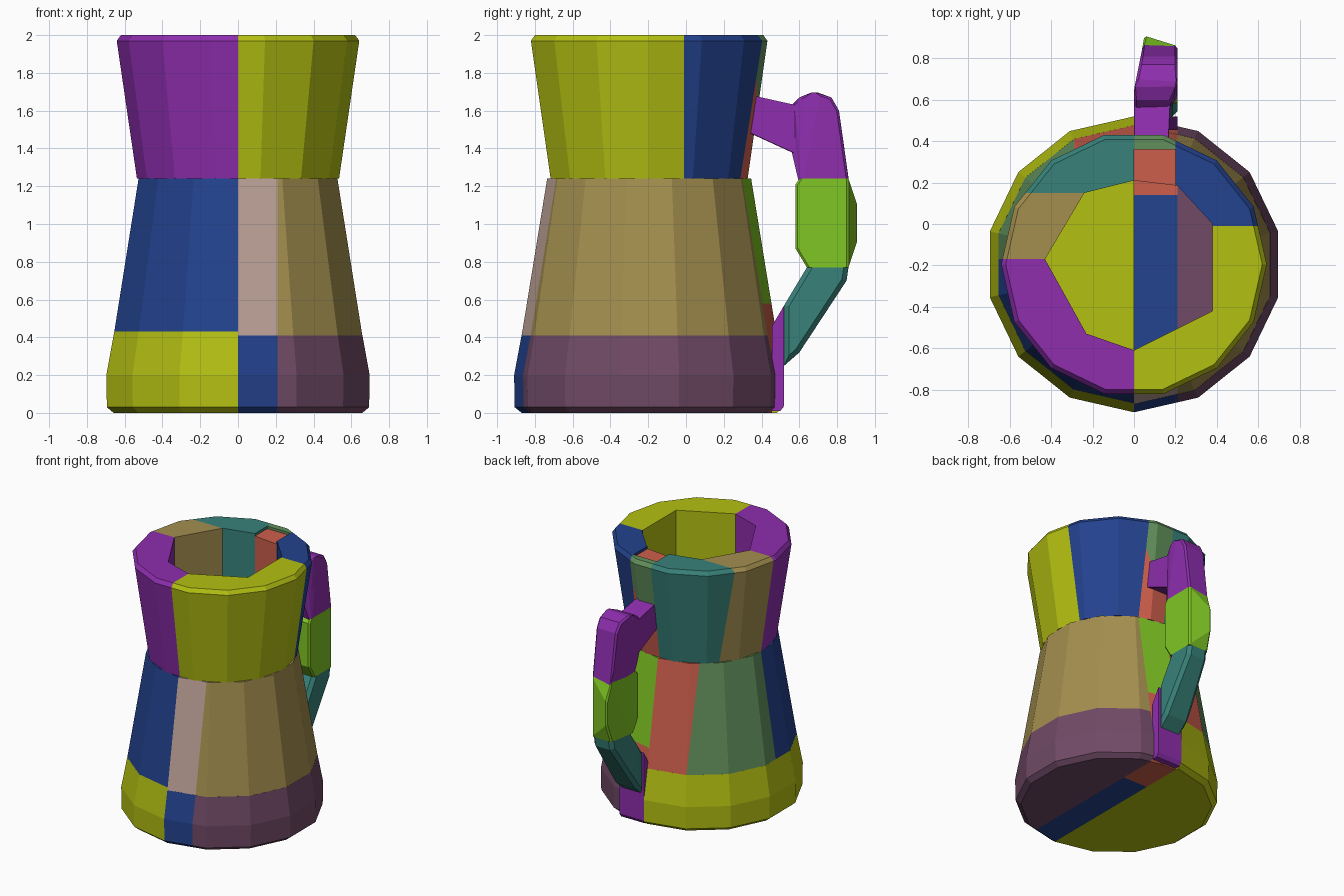
import bpy, bmesh, math
from mathutils import Vector

if "Cube" in bpy.data.objects:
    bpy.data.objects.remove(bpy.data.objects["Cube"], do_unlink=True)


def material(name, rgb):
    lin = [((c / 255 + 0.055) / 1.055) ** 2.4 for c in rgb] + [1.0]
    m = bpy.data.materials.new(name)
    m.use_nodes = True
    m.diffuse_color = lin
    m.node_tree.nodes["Principled BSDF"].inputs["Base Color"].default_value = lin
    return m


PURPLE = material("purple", (142, 46, 174))
YELLOW = material("yellow", (180, 192, 18))
BLUE = material("blue", (35, 66, 142))
PINK = material("dusty pink", (194, 165, 155))
TAN = material("tan", (164, 143, 79))
PLUM = material("plum", (112, 74, 102))
LIME = material("lime", (127, 198, 35))
TEAL = material("teal", (56, 130, 122))
RED = material("brick red", (205, 95, 76))
SAGE = material("sage green", (97, 144, 92))

SIDES, CENTRE_Y = 14, -0.195

# Outer profiles of the three bands: (height, radius), and ring rotation in steps
BASE = ([(0, 0.675), (0.03, 0.712), (0.2, 0.715), (0.43, 0.672)], 0)
MIDDLE = ([(0.41, 0.675), (1.24, 0.54)], 0)
UPPER = ([(1.24, 0.535), (1.97, 0.642), (2.0, 0.62)], 0.5)


def finish(bm, name, mat):
    bmesh.ops.recalc_face_normals(bm, faces=bm.faces)
    mesh = bpy.data.meshes.new(name)
    bm.to_mesh(mesh)
    bm.free()
    ob = bpy.data.objects.new(name, mesh)
    if mat:
        mesh.materials.append(mat)
    bpy.context.scene.collection.objects.link(ob)
    return ob


def hull(points):
    bm = bmesh.new()
    for p in points:
        bm.verts.new(p)
    res = bmesh.ops.convex_hull(bm, input=bm.verts)
    spare = [g for g in res["geom_interior"] if isinstance(g, bmesh.types.BMVert)]
    bmesh.ops.delete(bm, geom=spare, context="VERTS")
    bmesh.ops.dissolve_limit(bm, angle_limit=0.02, verts=bm.verts, edges=bm.edges)
    return bm


def cut(bm, co, no):
    """Keep the side of the plane opposite its normal and cap the cut."""
    geom = bm.verts[:] + bm.edges[:] + bm.faces[:]
    bmesh.ops.bisect_plane(bm, geom=geom, dist=1e-5, plane_co=co, plane_no=no, clear_outer=True)
    bmesh.ops.holes_fill(bm, edges=bm.edges, sides=0)


# Cavity cutter
outline = [(0, -0.61), (0.38, -0.42), (0.38, 0), (0.21, 0.185), (0, 0.21),
           (-0.24, 0.15), (-0.43, -0.17), (-0.23, -0.53)]
cavity = finish(hull([(x, y, z) for x, y in outline for z in (0.3, 2.2)]), "cavity_cutter", None)
cavity.hide_render = True


def piece(name, mat, band, lo, hi, hollow=True, slant=None):
    """A section of a band, limited to the box lo-hi and an optional slanted plane."""
    profile, turn = band
    pts = []
    for z, r in profile:
        for i in range(SIDES):
            a = -math.pi / 2 + (i + turn) * math.tau / SIDES
            pts.append((r * math.cos(a), CENTRE_Y + r * math.sin(a), z))
    bm = hull(pts)
    for axis in range(3):
        no = Vector((0, 0, 0))
        no[axis] = 1
        if lo[axis] is not None:
            cut(bm, no * lo[axis], -no)
        if hi[axis] is not None:
            cut(bm, no * hi[axis], no)
    if slant:
        cut(bm, *slant)
    ob = finish(bm, name, mat)
    if hollow:
        mod = ob.modifiers.new("cavity", "BOOLEAN")
        mod.operation, mod.solver, mod.object = "DIFFERENCE", "EXACT", cavity
        bpy.context.view_layer.objects.active = ob
        bpy.ops.object.modifier_apply(modifier="cavity")
    return ob


N = None
# Solid base
piece("base_right", YELLOW, BASE, (N, N, N), (0, N, N), False)
piece("base_strip", BLUE, BASE, (0, N, N), (0.21, 0.14, 0.41), False)
piece("base_back", RED, BASE, (0, 0.14, N), (0.21, 0.455, 0.41), False)
piece("base_left", PLUM, BASE, (0.21, N, N), (N, N, 0.41), False)

# Middle wall
piece("wall_front_right", BLUE, MIDDLE, (N, N, 0.43), (0, -0.17, N))
piece("wall_back_right", SAGE, MIDDLE, (N, -0.17, 0.43), (-0.29, N, N))
piece("wall_back", RED, MIDDLE, (-0.29, 0, 0.43), (0, N, N))
piece("wall_behind_handle", LIME, MIDDLE, (0, 0, 0.58), (0.21, N, N))
piece("wall_handle_foot", RED, MIDDLE, (0, 0, N), (0.21, N, 0.58))
piece("wall_front_strip", PINK, MIDDLE, (0, N, N), (0.21, -0.2, N))
piece("wall_left", TAN, MIDDLE, (0.21, N, N), (N, N, N))

# Flared upper wall and rim
piece("rim_front_right", PURPLE, UPPER, (N, N, N), (0, -0.17, N))
piece("rim_front_left", YELLOW, UPPER, (0, N, N), (N, -0.01, N))
piece("rim_back_left", BLUE, UPPER, (0.2, -0.01, N), (N, N, N))
piece("rim_right", TAN, UPPER, (N, -0.17, N), (0, 0.15, N))
piece("rim_back_right", TEAL, UPPER, (N, 0.15, N), (0, N, N))
split, normal = Vector((0, 0.36, 2)), Vector((0, 0.4, 0.02))
piece("rim_back_inner", RED, UPPER, (0, 0, N), (0.2, N, 1.98), True, (split, normal))
piece("rim_back_outer", SAGE, UPPER, (0, 0, N), (0.2, N, N), True, (split, -normal))
bpy.data.objects.remove(cavity, do_unlink=True)


def handle_part(name, mat, profile, bevel=0.025):
    """Side profile (y, z) given width, leaning slightly to the left further out."""
    pts = []
    for y, z in profile:
        lean = min(max((y - 0.65) / 0.25, 0), 1)
        wide = min(max((y - 0.55) / 0.12, 0), 1) if z > 1.24 else 1
        pts += [(0.05 * lean, y, z), (0.165 + 0.045 * wide, min(y, 0.86), z)]
    ob = finish(hull(pts), name, mat)
    # Soften only the long side edges so that joints stay flush
    if bevel:
        bm = bmesh.new()
        bm.from_mesh(ob.data)
        sides = [e for e in bm.edges if len(e.link_faces) == 2
                 and any(abs(f.normal.x) > 0.8 for f in e.link_faces)
                 and all(abs(f.normal.z) < 0.98 for f in e.link_faces)]
        bmesh.ops.bevel(bm, geom=sides, offset=bevel, segments=1, affect="EDGES", clamp_overlap=True)
        bm.to_mesh(ob.data)
        bm.free()


# Handle, from top to foot
handle_part("handle_arm", PURPLE, [(0.34, 1.68), (0.4, 1.67), (0.58, 1.63), (0.58, 1.37), (0.34, 1.48)])
handle_part("handle_bend", PURPLE, [(0.56, 1.63), (0.6, 1.67), (0.65, 1.695), (0.7, 1.695), (0.77, 1.67),
                                    (0.81, 1.6), (0.86, 1.24), (0.61, 1.24), (0.56, 1.38)])
handle_part("handle_grip", LIME, [(0.58, 0.87), (0.64, 0.77), (0.86, 0.77), (0.91, 0.92), (0.91, 1.09),
                                  (0.86, 1.24), (0.6, 1.24), (0.58, 1.21)])
handle_part("handle_lower", TEAL, [(0.52, 0.25), (0.6, 0.32), (0.85, 0.7), (0.86, 0.77), (0.64, 0.77),
                                   (0.52, 0.57)])
handle_part("handle_foot", PURPLE, [(0.455, 0.01), (0.5, 0.01), (0.52, 0.04), (0.52, 0.57), (0.455, 0.46)], 0)
